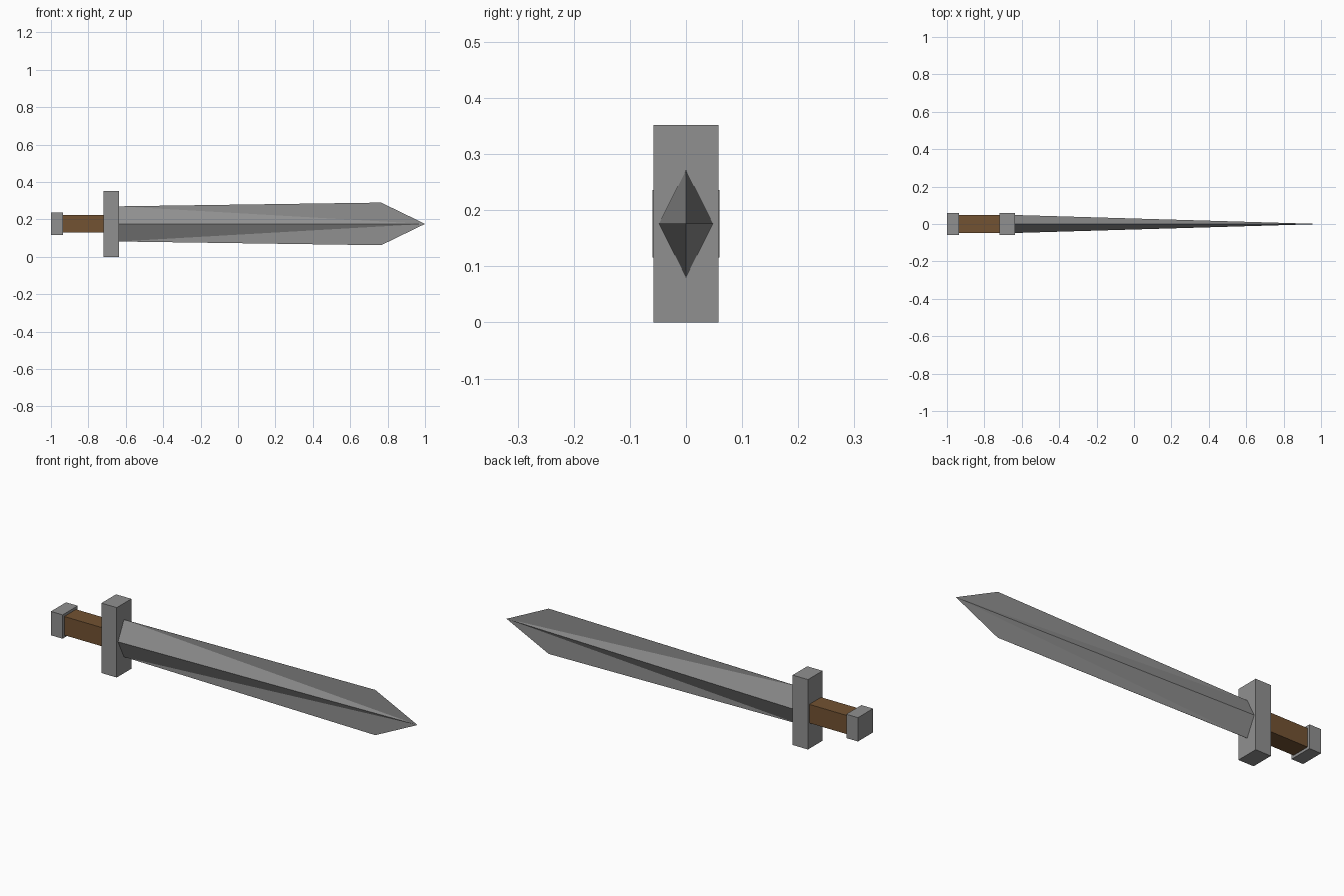
import bpy, bmesh

if "Cube" in bpy.data.objects:
    bpy.data.objects.remove(bpy.data.objects["Cube"])

CZ = 0.176  # height of the sword's long axis


def material(name, rgb):
    m = bpy.data.materials.new(name)
    m.diffuse_color = (*rgb, 1)
    m.use_nodes = True
    m.node_tree.nodes["Principled BSDF"].inputs["Base Color"].default_value = m.diffuse_color
    return m


steel = material("steel_grey", (0.28, 0.28, 0.28))
wood = material("grip_brown", (0.17, 0.085, 0.032))


def add_object(name, bm, mat):
    bmesh.ops.recalc_face_normals(bm, faces=bm.faces)
    mesh = bpy.data.meshes.new(name)
    bm.to_mesh(mesh)
    bm.free()
    mesh.materials.append(mat)
    bpy.context.collection.objects.link(bpy.data.objects.new(name, mesh))


def box(name, x0, x1, half_y, half_z, mat):
    bm = bmesh.new()
    bmesh.ops.create_cube(bm, size=1)
    for v in bm.verts:
        v.co.x = (x0 + x1) / 2 + v.co.x * (x1 - x0)
        v.co.y *= 2 * half_y
        v.co.z = CZ + v.co.z * 2 * half_z
    add_object(name, bm, mat)


# Hilt
box("pommel", -1.0, -0.935, 0.06, 0.06, steel)
box("grip", -0.935, -0.72, 0.047, 0.047, wood)
box("guard", -0.72, -0.635, 0.058, 0.176, steel)

# Blade: diamond root tapering to the tip, with thin flaring edges
bm = bmesh.new()
root_x, flare_x, thin = -0.635, 0.765, 0.0005
tip = bm.verts.new((1.0, 0, CZ))
ridge = {s: bm.verts.new((root_x, s * 0.048, CZ)) for s in (-1, 1)}
for up in (-1, 1):
    flare = bm.verts.new((flare_x, 0, CZ + up * 0.114))
    edge = {s: bm.verts.new((root_x, s * thin, CZ + up * 0.094)) for s in (-1, 1)}
    for s in (-1, 1):
        bm.faces.new((ridge[s], edge[s], tip))   # raised ridge facet
        bm.faces.new((edge[s], flare, tip))      # thin cutting edge
    bm.faces.new((edge[-1], edge[1], flare))
    bm.faces.new((ridge[-1], edge[-1], edge[1], ridge[1]))  # root cap
add_object("blade", bm, steel)
